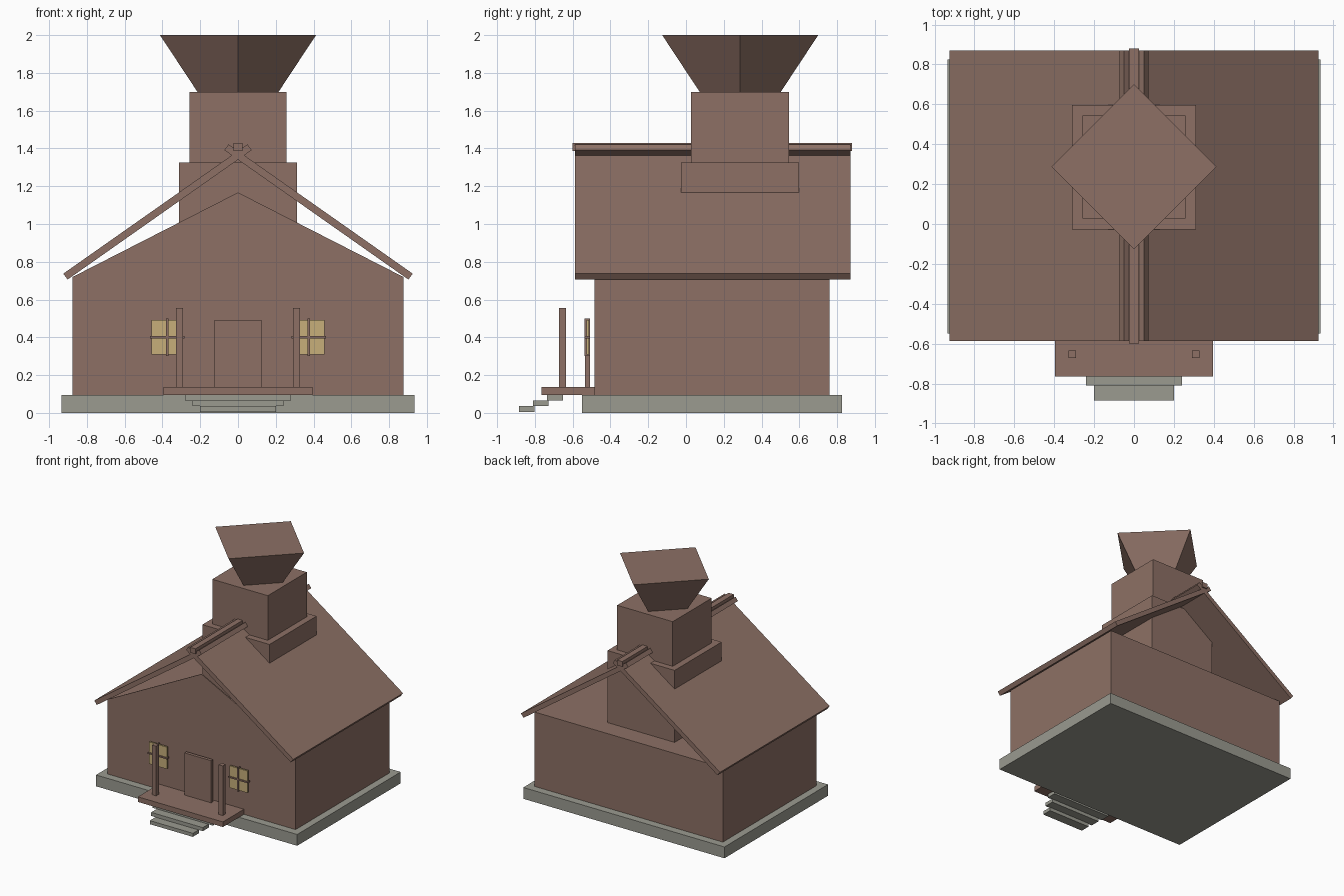
import bpy
import bmesh
from math import radians
from mathutils import Vector

cube = bpy.data.objects.get("Cube")
if cube:
    bpy.data.objects.remove(cube, do_unlink=True)


def material(name, rgb):
    m = bpy.data.materials.new(name)
    m.use_nodes = True
    m.diffuse_color = (*rgb, 1)
    m.node_tree.nodes["Principled BSDF"].inputs["Base Color"].default_value = (*rgb, 1)
    return m


BROWN = material("brown wood", (0.266, 0.163, 0.130))
GREY = material("grey stone", (0.325, 0.325, 0.280))
YELLOW = material("yellow glass", (0.571, 0.429, 0.195))


def finish(name, bm, mat):
    bmesh.ops.recalc_face_normals(bm, faces=bm.faces)
    mesh = bpy.data.meshes.new(name)
    bm.to_mesh(mesh)
    bm.free()
    mesh.materials.append(mat)
    obj = bpy.data.objects.new(name, mesh)
    bpy.context.collection.objects.link(obj)
    return obj


def box(name, x, y, z, mat=BROWN):
    """Box from (low, high) ranges on each axis."""
    bm = bmesh.new()
    bmesh.ops.create_cube(bm, size=1)
    for v in bm.verts:
        v.co = Vector([(lo + hi) / 2 + c * (hi - lo)
                       for c, (lo, hi) in zip(v.co, (x, y, z))])
    return finish(name, bm, mat)


def wide(name, half, y, z, mat=BROWN):
    """Box centred on x = 0."""
    return box(name, (-half, half), y, z, mat)


def prism(name, outline, y, mat=BROWN):
    """Outline in x and z, extruded along y."""
    bm = bmesh.new()
    face = bm.faces.new([bm.verts.new((px, y[0], pz)) for px, pz in outline])
    ext = bmesh.ops.extrude_face_region(bm, geom=[face])
    moved = [g for g in ext["geom"] if isinstance(g, bmesh.types.BMVert)]
    bmesh.ops.translate(bm, verts=moved, vec=(0, y[1] - y[0], 0))
    return finish(name, bm, mat)


# House body
EAVE = 0.72
FLOOR = 0.095
wide("foundation", 0.935, (-0.55, 0.825), (0, FLOOR), GREY)
wide("walls", 0.875, (-0.485, 0.76), (FLOOR, EAVE))
prism("front_gable", [(-0.875, EAVE), (0.875, EAVE), (0, 1.167)], (-0.485, -0.475))

# Roof slabs crossing at the ridge, with a ridge pole on top
for side, s in (("left", 1), ("right", -1)):
    slab = [(s * 0.925, 0.737), (s * 0.902, 0.706), (s * -0.072, 1.391), (s * -0.05, 1.422)]
    prism(side + "_roof_slab", slab, (-0.587, 0.87))
wide("ridge_pole", 0.024, (-0.6, 0.88), (1.386, 1.43))

# Tower and flared hopper
wide("tower_base", 0.312, (-0.027, 0.597), (EAVE, 1.325))
wide("tower", 0.258, (0.027, 0.545), (1.325, 1.7))
bpy.ops.mesh.primitive_cone_add(vertices=4, radius1=0.215, radius2=0.413, depth=0.3,
                                location=(0, 0.287, 1.85))
hopper = bpy.context.object
hopper.name = "hopper"
hopper.data.materials.append(BROWN)
# Turn the hopper so its corners point along the axes
corner = hopper.data.vertices[0].co
if abs(abs(corner.x) - abs(corner.y)) < 0.01:
    hopper.rotation_euler.z = radians(45)

# Porch, door and steps
wide("porch_deck", 0.395, (-0.765, -0.485), (FLOOR, 0.138))
wide("door", 0.125, (-0.535, -0.508), (0.138, 0.492))
steps = [("top", 0.28, -0.735, 0.065), ("middle", 0.24, -0.81, 0.036), ("bottom", 0.2, -0.885, 0.006)]
for label, half, y, z in steps:
    wide(label + "_step", half, (y, y + 0.083), (z, z + 0.03), GREY)

# Posts and windows on both sides
for side, s in (("left", 1), ("right", -1)):
    def part(name, x, w, y, z, mat=BROWN):
        box(side + name, (s * x - w, s * x + w), y, z, mat)

    part("_porch_post", 0.31, 0.019, (-0.672, -0.634), (0.138, 0.555))
    part("_window_pane", 0.375, 0.083, (-0.528, -0.513), (0.308, 0.492), YELLOW)
    part("_window_upright", 0.375, 0.006, (-0.537, -0.508), (0.3, 0.5))
    part("_window_crossbar", 0.375, 0.091, (-0.537, -0.508), (0.394, 0.406))
